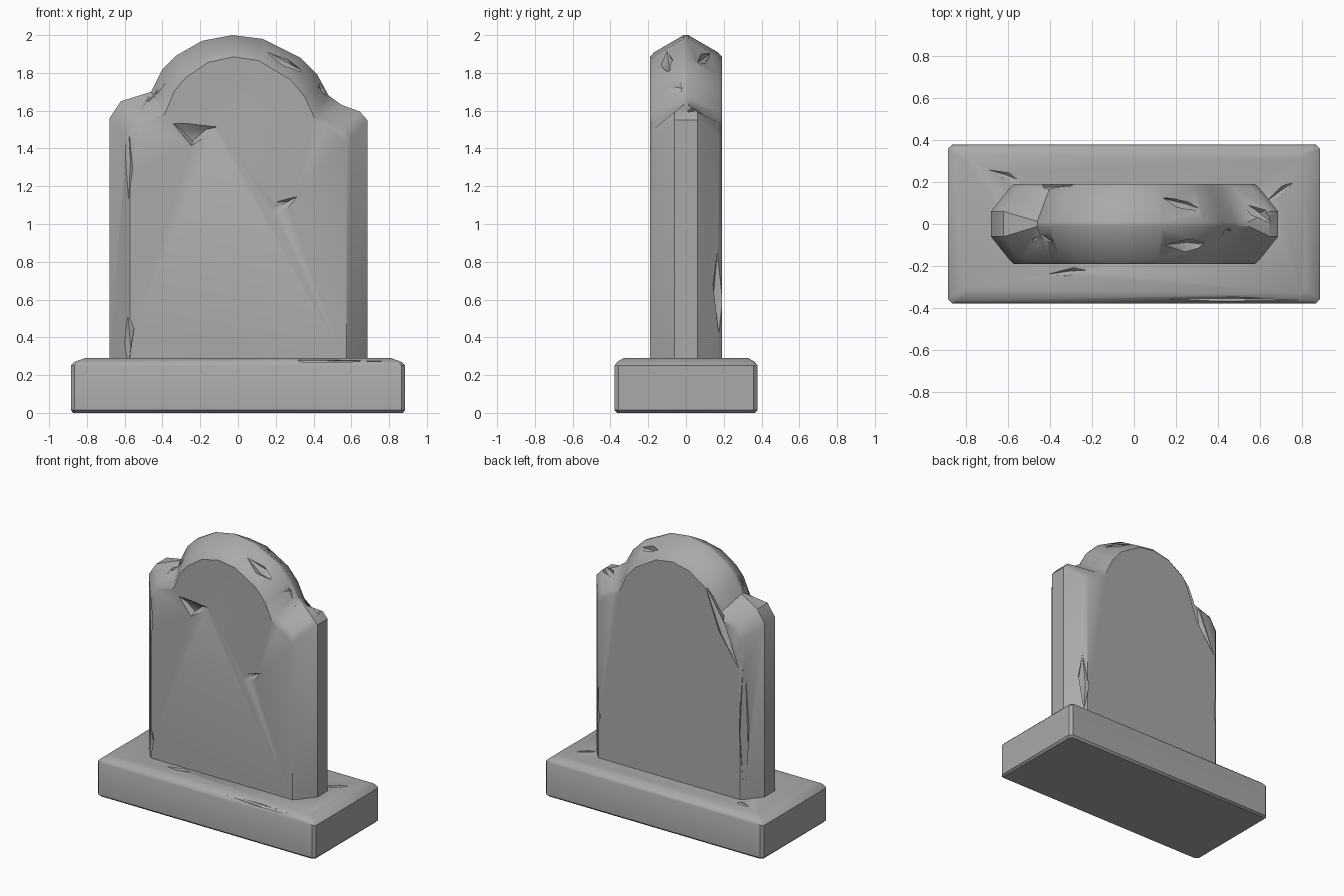
import bpy, bmesh, math
from mathutils import Vector

if "Cube" in bpy.data.objects:
    bpy.data.objects.remove(bpy.data.objects["Cube"])

stone = bpy.data.materials.new("weathered grey stone")
stone.diffuse_color = (0.4, 0.4, 0.4, 1)
stone.use_nodes = True
stone.node_tree.nodes["Principled BSDF"].inputs["Base Color"].default_value = stone.diffuse_color


def make_object(name, bm):
    bmesh.ops.recalc_face_normals(bm, faces=bm.faces[:])
    me = bpy.data.meshes.new(name)
    bm.to_mesh(me)
    bm.free()
    me.materials.append(stone)
    ob = bpy.data.objects.new(name, me)
    bpy.context.collection.objects.link(ob)
    return ob


def loft(name, rings):
    bm = bmesh.new()
    vs = [[bm.verts.new(p) for p in r] for r in rings]
    n = len(vs[0])
    for a, b in zip(vs, vs[1:]):
        for i in range(n):
            j = (i + 1) % n
            bm.faces.new((a[i], a[j], b[j], b[i]))
    bm.faces.new(vs[0])
    bm.faces.new(vs[-1])
    return make_object(name, bm)


def hull(points):
    bm = bmesh.new()
    for p in points:
        bm.verts.new(p)
    bmesh.ops.convex_hull(bm, input=bm.verts[:])
    ob = make_object("chip_cutter", bm)
    ob.hide_render = True
    return ob


def spindle(a, b, r):
    """Long diamond between two points, used to knock chips out of the stone."""
    a, b = Vector(a), Vector(b)
    d = (b - a).normalized()
    u = d.orthogonal().normalized()
    w = d.cross(u)
    pts = [a, b]
    for k in range(5):
        t = 0.35 + 0.08 * k
        ang = math.tau * k / 5 + 0.4
        pts.append(a.lerp(b, t) + (u * math.cos(ang) + w * math.sin(ang)) * r)
    return hull(pts)


def carve(ob, cutters):
    for c in cutters:
        m = ob.modifiers.new("chip", 'BOOLEAN')
        m.operation = 'DIFFERENCE'
        m.solver = 'EXACT'
        m.object = c
        bpy.context.view_layer.objects.active = ob
        bpy.ops.object.modifier_apply(modifier=m.name)
        bpy.data.objects.remove(c)


def smooth(ob):
    bpy.ops.object.select_all(action='DESELECT')
    ob.select_set(True)
    bpy.context.view_layer.objects.active = ob
    bpy.ops.object.shade_smooth_by_angle(angle=math.radians(35))


# Base slab with softened edges
def base_ring(z, x, y, c=0.02):
    return [(x, -y + c, z), (x, y - c, z), (x - c, y, z), (-x + c, y, z),
            (-x, y - c, z), (-x, -y + c, z), (-x + c, -y, z), (x - c, -y, z)]


base = loft("base", [base_ring(0, 0.872, 0.365), base_ring(0.014, 0.885, 0.378),
                     base_ring(0.25, 0.885, 0.378), base_ring(0.27, 0.865, 0.365),
                     base_ring(0.29, 0.81, 0.33)])

# Headstone: arched outline with shoulders, bevelled towards both faces
outline = [(0.685, 0.25), (0.685, 1.55), (0.645, 1.595), (0.55, 1.63), (0.48, 1.68),
           (0.42, 1.79), (0.33, 1.88), (0.13, 1.98), (-0.03, 2.0), (-0.19, 1.97),
           (-0.33, 1.89), (-0.40, 1.82), (-0.46, 1.70), (-0.62, 1.65),
           (-0.68, 1.56), (-0.68, 0.25)]


def stone_ring(y, t):
    ring = []
    for x, z in outline:
        yy = y
        if t == 0:
            yy = math.copysign(0.06 if abs(x) > 0.6 else 0.012, y)
        ring.append((x * (1 - 0.16 * t), yy, z - (0.115 * t if z > 1 else 0)))
    return ring


headstone = loft("headstone", [stone_ring(-0.19, 1), stone_ring(-0.17, 0.8),
                               stone_ring(-0.01, 0), stone_ring(0.01, 0),
                               stone_ring(0.17, 0.8), stone_ring(0.19, 1)])

# Kite-shaped chip on the front face
kite = [(-0.38, 1.56), (-0.19, 1.52), (-0.06, 1.525), (-0.25, 1.40)]
kite_cut = hull([(x, -0.21, z) for x, z in kite] +
                [(-0.30, -0.165, 1.50), (-0.17, -0.165, 1.50), (-0.24, -0.155, 1.44)])

# Chips along the arch, shoulders and corners
carve(headstone, [kite_cut] + [spindle(*s) for s in [
    ((0.16, -0.195, 1.06), (0.32, -0.195, 1.15), 0.03),
    ((0.14, -0.10, 1.92), (0.36, -0.10, 1.80), 0.04),
    ((0.42, -0.05, 1.80), (0.50, -0.05, 1.63), 0.035),
    ((-0.49, -0.08, 1.63), (-0.38, -0.08, 1.81), 0.035),
    ((-0.585, -0.185, 1.58), (-0.58, -0.185, 1.10), 0.025),
    ((-0.58, -0.185, 0.24), (-0.585, -0.185, 0.55), 0.035),
    ((-0.60, 0.18, 1.52), (-0.60, 0.18, 0.24), 0.045),
    ((-0.28, 0.185, 1.80), (-0.56, 0.19, 1.25), 0.045),
    ((0.59, 0.17, 0.40), (0.60, 0.165, 0.85), 0.04),
    ((0.50, 0.12, 1.60), (0.66, 0.0, 1.60), 0.035),
    ((0.10, 0.13, 1.90), (0.35, 0.06, 1.85), 0.03)]])

# Chips on the base
carve(base, [spindle(*s) for s in [
    ((-0.42, -0.24, 0.292), (-0.22, -0.22, 0.292), 0.02),
    ((-0.05, -0.355, 0.285), (0.80, -0.36, 0.272), 0.015),
    ((-0.70, 0.26, 0.292), (-0.55, 0.21, 0.292), 0.018),
    ((0.62, 0.10, 0.292), (0.76, 0.20, 0.292), 0.018)]])

for part in (base, headstone):
    smooth(part)
